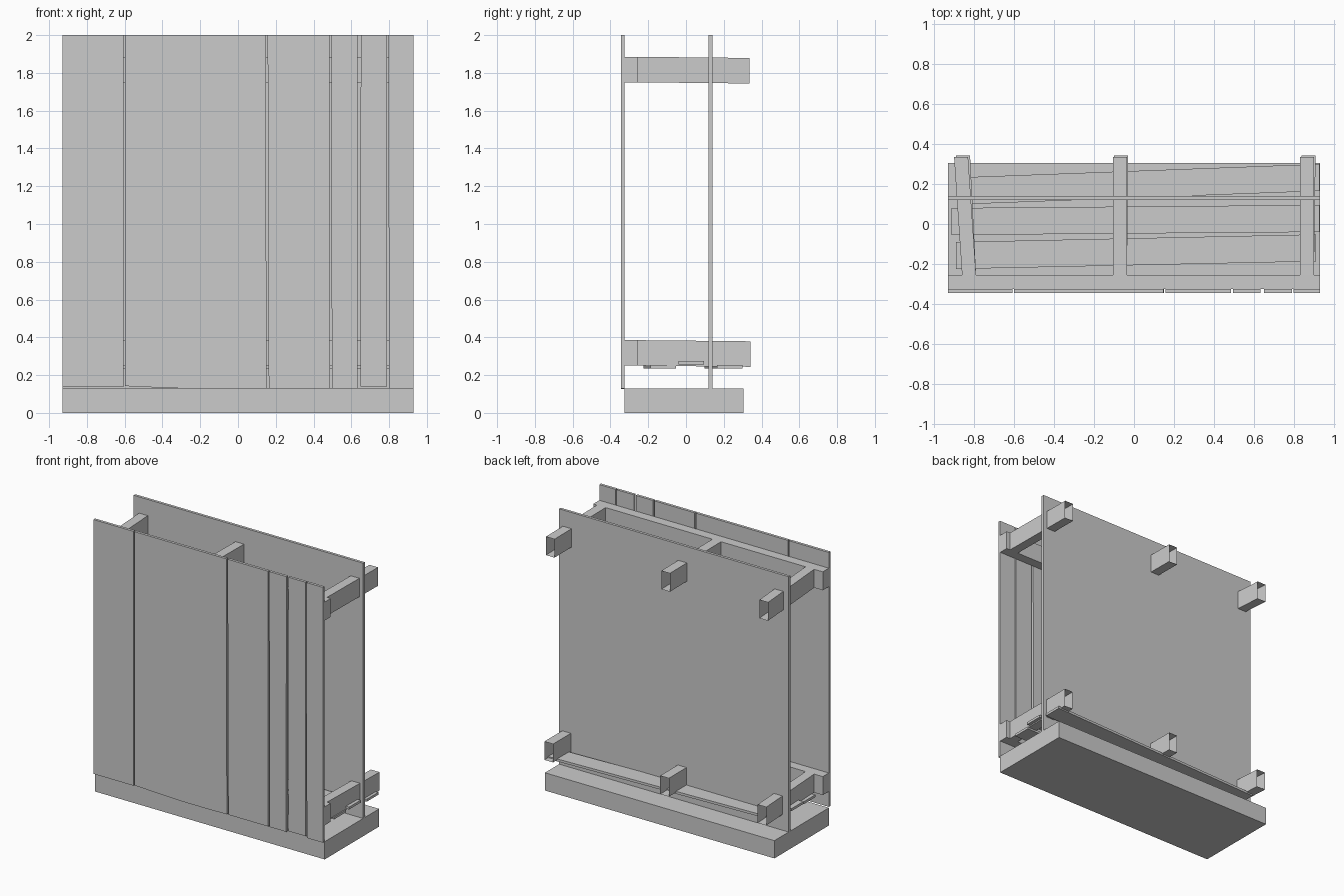
import bpy
import bmesh
from mathutils import Vector

cube = bpy.data.objects.get("Cube")
if cube:
    bpy.data.objects.remove(cube)

grey = bpy.data.materials.new("plain_grey")
grey.use_nodes = True
grey.diffuse_color = (0.6, 0.6, 0.6, 1)
grey.node_tree.nodes["Principled BSDF"].inputs["Base Color"].default_value = (0.6, 0.6, 0.6, 1)


def prism(name, profile, offset, open_end=False):
    """Extrude a closed outline along an offset; optionally leave the far end open."""
    bm = bmesh.new()
    near = [bm.verts.new(p) for p in profile]
    far = [bm.verts.new(Vector(p) + Vector(offset)) for p in profile]
    n = len(near)
    bm.faces.new(near)
    for i in range(n):
        j = (i + 1) % n
        bm.faces.new((near[i], near[j], far[j], far[i]))
    if not open_end:
        bm.faces.new(far)
    bmesh.ops.recalc_face_normals(bm, faces=bm.faces)
    mesh = bpy.data.meshes.new(name)
    bm.to_mesh(mesh)
    bm.free()
    mesh.materials.append(grey)
    obj = bpy.data.objects.new(name, mesh)
    bpy.context.collection.objects.link(obj)
    return obj


def box(name, x0, x1, y0, y1, z0, z1):
    outline = [(x0, y0, z0), (x1, y0, z0), (x1, y1, z0), (x0, y1, z0)]
    return prism(name, outline, (0, 0, z1 - z0))


HALF = 0.93

# Foundation and rear wall sheet
box("base_slab", -HALF, HALF, -0.325, 0.305, 0, 0.13)
box("rear_panel", -HALF, HALF, 0.12, 0.14, 0.13, 2)

# Front boards: bottom left, bottom right, top left, top right, bottom heights
boards = [
    (-0.93, -0.607, -0.93, -0.607, 0.137, 0.137),
    (-0.599, 0.151, -0.599, 0.147, 0.142, 0.13),
    (0.163, 0.486, 0.157, 0.484, 0.13, 0.13),
    (0.497, 0.632, 0.494, 0.633, 0.13, 0.13),
    (0.649, 0.789, 0.65, 0.79, 0.14, 0.14),
    (0.799, 0.93, 0.797, 0.93, 0.13, 0.13),
]
for i, (b0, b1, t0, t1, z0, z1) in enumerate(boards):
    outline = [(b0, -0.345, z0), (b1, -0.345, z1), (t1, -0.345, 2), (t0, -0.345, 2)]
    if i == 1:  # the widest board sags along its lower edge
        outline[1:1] = [(-0.42, -0.345, 0.134), (-0.22, -0.345, 0.127), (0, -0.345, 0.127)]
    prism(f"front_board_{i + 1}", outline, (0, 0.02, 0))

# Rails behind the front boards, with hollow beams running back through the wall
tiers = {
    "lower": (0.25, 0.342, [(-0.825, -0.03), (-0.07, 0.005), (0.865, 0.008)]),
    "upper": (1.75, 0.336, [(-0.825, -0.04), (-0.07, 0.0), (0.865, 0.0)]),
}
for tier, (z, end, beams) in tiers.items():
    top = z + 0.135
    box(f"{tier}_rail", -HALF, HALF, -0.325, -0.255, z, top)
    for side, (x, skew) in zip(("right", "middle", "left"), beams):
        outline = [(x - 0.035, -0.255, z), (x + 0.035, -0.255, z),
                   (x + 0.035, -0.255, top), (x - 0.035, -0.255, top)]
        prism(f"{tier}_beam_{side}", outline, (skew, end + 0.255, -0.006), open_end=True)

# Skewed slats below the lower beams: left x, right x, left y, right y, bottom
slats = [
    (-0.89, 0.91, -0.225, -0.187, 0.235),
    (-0.912, 0.928, -0.055, -0.04, 0.256),
    (-0.87, 0.928, 0.098, 0.165, 0.235),
]
for i, (x0, x1, y0, y1, z) in enumerate(slats):
    outline = [(x0, y0, z), (x1, y1, z), (x1, y1 + 0.135, z), (x0, y0 + 0.135, z)]
    prism(f"floor_slat_{i + 1}", outline, (0, 0, 0.018))
